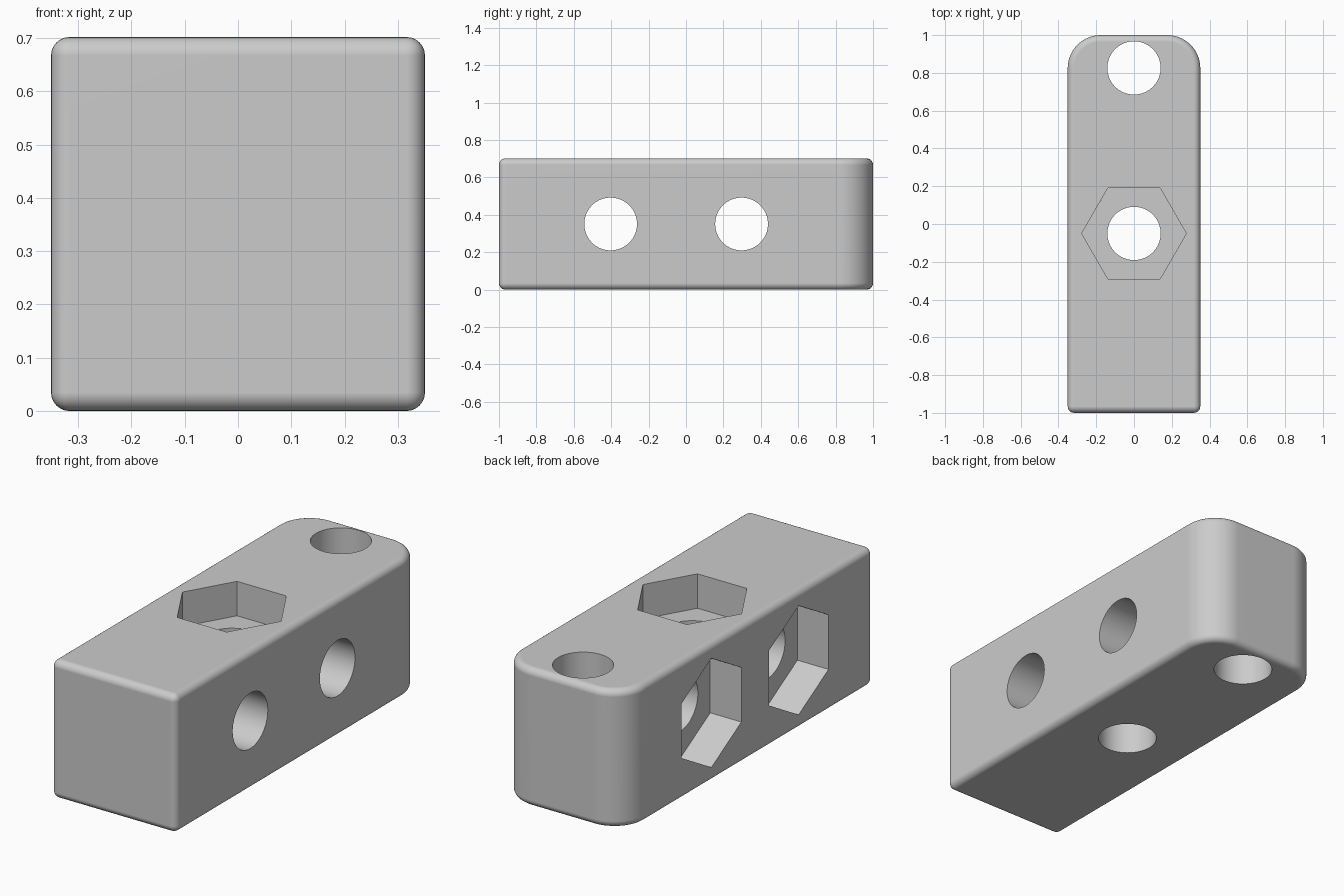
import bpy, bmesh, math
from mathutils import Matrix

if "Cube" in bpy.data.objects:
    bpy.data.objects.remove(bpy.data.objects["Cube"], do_unlink=True)

WIDTH, LENGTH, HEIGHT = 0.702, 2.0, 0.702
CORNER, EDGE = 0.175, 0.035
HOLE_R, HEX_R, POCKET = 0.141, 0.277, 0.175
MID = HEIGHT / 2

grey = bpy.data.materials.new("plain grey")
grey.use_nodes = True
colour = (0.6, 0.6, 0.6, 1)
grey.diffuse_color = colour
grey.node_tree.nodes["Principled BSDF"].inputs["Base Color"].default_value = colour


def add_object(name, bm):
    mesh = bpy.data.meshes.new(name)
    bm.to_mesh(mesh)
    bm.free()
    mesh.materials.append(grey)
    obj = bpy.data.objects.new(name, mesh)
    bpy.context.collection.objects.link(obj)
    return obj


def cut(target, sides, radius, depth, place):
    """Subtract a prism whose own axis is z, moved by the matrix place."""
    bm = bmesh.new()
    bmesh.ops.create_cone(bm, cap_ends=True, segments=sides, radius1=radius,
                          radius2=radius, depth=depth, matrix=place)
    # put hexagon points along local x
    spin = place @ Matrix.Rotation(math.pi / 2, 4, 'Z') @ place.inverted()
    bmesh.ops.transform(bm, matrix=spin, verts=bm.verts)
    cutter = add_object("cutter", bm)
    cutter.hide_render = True
    mod = target.modifiers.new("cut", 'BOOLEAN')
    mod.operation, mod.solver, mod.object = 'DIFFERENCE', 'EXACT', cutter
    bpy.ops.object.modifier_apply(modifier=mod.name)
    bpy.data.objects.remove(cutter, do_unlink=True)


# Block with two large rounded back corners, then small rounding on all edges
bm = bmesh.new()
bmesh.ops.create_cube(bm, size=1, matrix=Matrix.Translation((0, 0, MID))
                      @ Matrix.Diagonal((WIDTH, LENGTH, HEIGHT, 1)))
back = [e for e in bm.edges if all(v.co.y > 0.9 for v in e.verts)
        and abs(e.verts[0].co.z - e.verts[1].co.z) > 0.1]
bmesh.ops.bevel(bm, geom=back, offset=CORNER, offset_type='OFFSET',
                segments=16, profile=0.5, affect='EDGES')
sharp = [e for e in bm.edges if e.calc_face_angle(0) > math.radians(40)]
bmesh.ops.bevel(bm, geom=sharp, offset=EDGE, offset_type='OFFSET',
                segments=6, profile=0.5, affect='EDGES')
block = add_object("drilled_block", bm)
bpy.ops.object.select_all(action='DESELECT')
block.select_set(True)
bpy.context.view_layer.objects.active = block

# Vertical holes, one with a hexagonal nut pocket in the top
for y in (-0.05, 0.826):
    cut(block, 64, HOLE_R, 2, Matrix.Translation((0, y, MID)))
cut(block, 6, HEX_R, 2 * POCKET, Matrix.Translation((0, -0.05, HEIGHT)))

# Cross holes, each with a nut pocket on the -x side, points up and down
turn = Matrix.Rotation(math.pi / 2, 4, 'Y')
for y in (-0.403, 0.297):
    cut(block, 64, HOLE_R, 2, Matrix.Translation((0, y, MID)) @ turn)
    cut(block, 6, HEX_R, 2 * POCKET,
        Matrix.Translation((-WIDTH / 2, y, MID)) @ turn)

# Smooth rounded surfaces with flat faces kept even
bpy.ops.object.shade_smooth_by_angle(angle=math.radians(30))
normals = block.modifiers.new("even normals", 'WEIGHTED_NORMAL')
normals.keep_sharp = True
